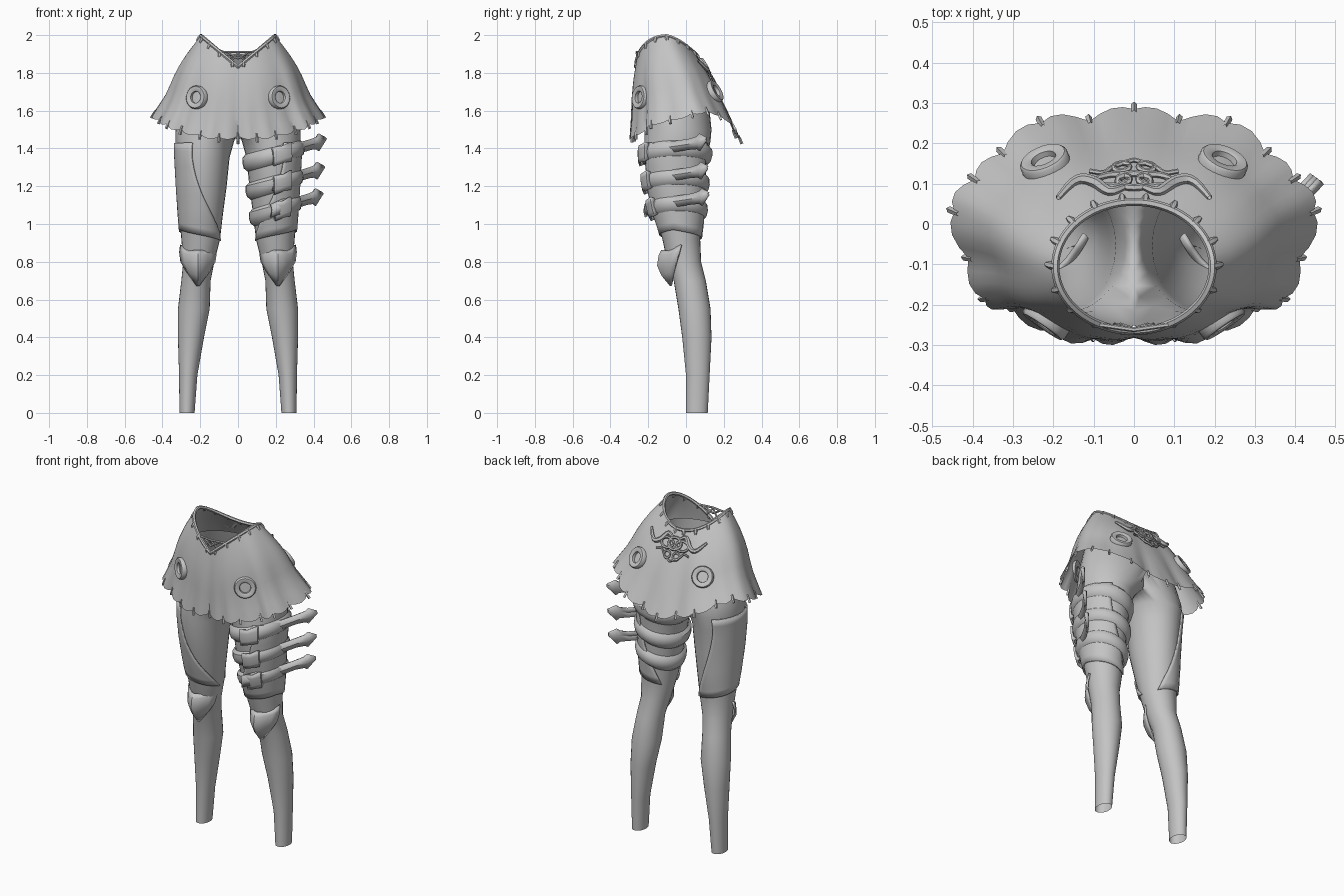
import bpy, bmesh, math
from mathutils import Vector
from mathutils.bvhtree import BVHTree

if "Cube" in bpy.data.objects:
    bpy.data.objects.remove(bpy.data.objects["Cube"])

grey = bpy.data.materials.new("plain grey")
grey.diffuse_color = (0.55, 0.55, 0.55, 1)
grey.use_nodes = True
grey.node_tree.nodes["Principled BSDF"].inputs["Base Color"].default_value = grey.diffuse_color


def make(name, verts, faces, thick=0, mirror=False):
    me = bpy.data.meshes.new(name)
    me.from_pydata([tuple(v) for v in verts], [], faces)
    bm = bmesh.new()
    bm.from_mesh(me)
    bmesh.ops.remove_doubles(bm, verts=bm.verts, dist=1e-5)
    bmesh.ops.recalc_face_normals(bm, faces=bm.faces)
    bm.to_mesh(me)
    bm.free()
    me.materials.append(grey)
    ob = bpy.data.objects.new(name, me)
    bpy.context.collection.objects.link(ob)
    if mirror:
        m = ob.modifiers.new("mirror", 'MIRROR')
        m.use_clip = True
    if thick:
        s = ob.modifiers.new("thickness", 'SOLIDIFY')
        s.thickness, s.offset = thick, 0
    return ob


def loft(name, rows, closed=False, **kw):
    n = len(rows[0])
    faces = []
    for r in range(len(rows) - 1):
        for c in range(n if closed else n - 1):
            d = (c + 1) % n
            faces.append((r * n + c, r * n + d, (r + 1) * n + d, (r + 1) * n + c))
    return make(name, [p for row in rows for p in row], faces, **kw)


def tube(name, pts, radii, closed=False, sides=6):
    """Round tube along a path; radii is one number or one per point."""
    pts = [Vector(p) for p in pts]
    n = len(pts)
    if not isinstance(radii, (list, tuple)):
        radii = [radii] * n
    rows = []
    for i, p in enumerate(pts):
        a = pts[(i - 1) % n] if closed or i else p
        b = pts[(i + 1) % n] if closed or i < n - 1 else p
        q = (b - a).normalized().to_track_quat('Z', 'Y')
        u = q @ Vector((1, 0, 0))
        if abs(u.z) > 0.999:
            u = q @ Vector((0, 1, 0))
        t = (b - a).normalized()
        up = Vector((0, 0, 1)) if abs(t.z) < 0.9 else Vector((0, 1, 0))
        u = t.cross(up).normalized()
        w = u.cross(t)
        rows.append([p + radii[i] * (u * math.cos(k * math.tau / sides) + w * math.sin(k * math.tau / sides))
                     for k in range(sides)])
    if closed:
        rows.append(rows[0])
    return loft(name, rows, True)


def smooth_path(pts, k=4):
    """Catmull-Rom samples through the points."""
    P = [Vector(p) for p in pts]
    P = [2 * P[0] - P[1]] + P + [2 * P[-1] - P[-2]]
    out = []
    for i in range(1, len(P) - 2):
        a, b, c, d = P[i - 1:i + 3]
        for j in range(k):
            t = j / k
            out.append(0.5 * (2 * b + (c - a) * t + (2 * a - 5 * b + 4 * c - d) * t * t
                              + (3 * b - a - 3 * c + d) * t ** 3))
    return out + [P[-2]]


# Legs and hips: z, inner x, outer x, front y, back y
LEG = [(0, .23, .31, 0, .115), (.2, .215, .312, 0, .125), (.4, .18, .318, -.02, .135),
       (.55, .15, .318, -.04, .13), (.7, .145, .3, -.065, .105), (.8, .125, .29, -.1, .08),
       (.92, .095, .3, -.125, .075), (1.05, .08, .31, -.165, .09), (1.2, .06, .32, -.2, .1),
       (1.35, .045, .328, -.22, .112), (1.44, .02, .33, -.22, .13), (1.5, -.06, .33, -.22, .135),
       (1.6, -.15, .31, -.235, .125), (1.72, -.22, .27, -.25, .09), (1.82, -.22, .235, -.255, .06)]


def leg_point(z, ang, off=0):
    i = max(k for k in range(len(LEG) - 1) if LEG[k][0] <= max(z, 0))
    a, b = LEG[i], LEG[i + 1]
    t = (z - a[0]) / (b[0] - a[0])
    _, x0, x1, y0, y1 = [p + (q - p) * t for p, q in zip(a, b)]
    return Vector(((x0 + x1) / 2 + ((x1 - x0) / 2 + off) * math.cos(ang),
                   (y0 + y1) / 2 + ((y1 - y0) / 2 + off) * math.sin(ang), z))


rows = []
for row in LEG:
    ring = [leg_point(row[0] - 1e-6, k * math.tau / 28) for k in range(28)]
    rows.append([Vector((max(p.x, 0), p.y, p.z + 1e-6)) for p in ring])
legs = loft("legs_and_hips", rows, True)
bm = bmesh.new()
bm.from_mesh(legs.data)
bmesh.ops.delete(bm, geom=[f for f in bm.faces if all(v.co.x < 1e-4 for v in f.verts)], context='FACES')
bm.to_mesh(legs.data)
bm.free()
legs.modifiers.new("mirror", 'MIRROR')

# Outer thigh panels
rows = []
for r in range(13):
    t = r / 12
    f, b = math.radians(-66 - 104 * t ** 2.2), math.radians(62 + 70 * t ** 2)
    rows.append([leg_point(1.43 - .46 * t - .06 * t * abs(2 * c / 20 - 1), f + (b - f) * c / 20, .006)
                 for c in range(21)])
loft("thigh_panel", rows, thick=.008, mirror=True)

# Knee guards: pointed shields with a centre ridge
rows = []
for v, half, y in [(.875, .09, -.125), (.83, .095, -.14), (.78, .088, -.147), (.73, .058, -.125), (.675, .004, -.08)]:
    row = []
    for c in range(9):
        u = c / 4 - 1
        top = (.03 * abs(u) - .025 + .01 * math.cos(u * 6)) if v > .85 else .02 * abs(u)
        row.append((.212 + half * u, y + .1 * (half / .09) * abs(u) ** 1.5, v + top * (v > .7)))
    rows.append(row)
loft("knee_guard", rows, thick=.012, mirror=True)

# Thigh straps with buckle and loose pointed tail
for zc in (1.36, 1.21, 1.07):
    rows = []
    for dz, off in [(-.045, .002), (-.028, .02), (0, .025), (.028, .02), (.045, .002)]:
        rows.append([leg_point(zc + dz + .3 * .125 * math.cos(k * math.tau / 28), k * math.tau / 28, off)
                     for k in range(28)])
    loft("strap", rows, True)
    shift = (1.36 - zc) * .06
    path = [(.19, -.225, 0, .034), (.25, -.205, .025, .036), (.30, -.15, .04, .03), (.345, -.06, .05, .027),
            (.385, .02, .062, .027), (.415, .06, .07, .032), (.425, .075, .072, .045), (.458, .11, .09, .008)]
    rows = [[(x - shift, y + shift * .7, zc + dz + h * e) for x, y, dz, h in path] for e in (-1, 0, 1)]
    rows[1] = [(x + .008, y - .008, z) for x, y, z in rows[1]]
    loft("strap_tail", rows, thick=.012)
    rows = []
    for s, h, o in [(-.3, .042, .018), (-.27, .05, .036), (0, .044, .044), (.27, .05, .036), (.3, .042, .018)]:
        rows.append([leg_point(zc + .01 + e * h + .05 * s, math.radians(-72) + s, o - .008 * abs(e))
                     for e in (-1, -.5, .5, 1)])
    loft("strap_buckle", rows, thick=.012)

# Skirt: waist ring flowing to a scalloped hem
HEM = [(0, -.275, 1.465), (.1, -.285, 1.46), (.2, -.265, 1.475), (.3, -.21, 1.5), (.37, -.185, 1.53),
       (.41, -.085, 1.555), (.445, .03, 1.585), (.395, .11, 1.6), (.325, .175, 1.575), (.23, .25, 1.52),
       (.11, .255, 1.48), (0, .285, 1.45)]


def waist(t):
    x, y = .195 * math.sin(t), -.105 - .16 * math.cos(t)
    z = 1.835 + .165 * x / .195 if y < -.105 else 2 - .1 * ((y + .105) / .16) ** 1.5
    return Vector((x, y, z))


K = 4
base = smooth_path(HEM, K)
half = []
for i, h in enumerate(base):
    w = waist(math.pi * i / (len(base) - 1))
    lobe = math.sin(math.pi * (i % K) / K)
    out = Vector((h.x / .45, (h.y + .02) / .3, 0)).normalized()
    col = []
    for r in range(9):
        s = r / 8
        p = w.lerp(h, s)
        side = abs(out.x)
        p += out * (lobe * .018 * s ** 3 + side * (.022 * math.sin(math.pi * min(1, s * 1.4)) - .012 * math.sin(math.pi * s)))
        p += out * .012 * math.sin(math.pi * s)
        p.z -= lobe * .014 * s ** 3
        if i in (0, len(base) - 1):
            p.x = 0
        col.append(p)
    half.append(col)
flip = lambda p: Vector((-p.x, p.y, p.z))
cols = half + [[flip(p) for p in c] for c in half[-2:0:-1]]
rows = [[c[r] for c in cols] for r in range(9)]
skirt = loft("skirt", rows, True)
tree = BVHTree.FromObject(skirt, bpy.context.evaluated_depsgraph_get())


def on_skirt(x, z, side):
    hit = tree.ray_cast(Vector((x, side, z)), Vector((0, -side, 0)))
    if hit[0] is None:
        return Vector((x, .04 * side, z)), Vector((0, side, 0))
    n = hit[1] if hit[1].y * side > 0 else -hit[1]
    return hit[0], n


# Waist rim and stitches
rim = [p + Vector((0, 0, -.004)) for p in rows[0]]
tube("waist_rim", rim, .01, True)
for i in range(2, 44, 5):
    for m in (lambda p: p, flip):
        a, b = m(half[i][0]), m(half[i][1])
        tube("rim_stitch", [a, a.lerp(b, .3), a.lerp(b, .55)], [.009, .01, .006])

# Lattice in the front notch
for m in (1, -1):
    for a, b in [((0, 1.91), (.085, 1.91)), ((0, 1.875), (.05, 1.905)), ((0, 1.905), (.035, 1.865))]:
        tube("notch_lattice", [(m * a[0], -.262, a[1]), (m * b[0], -.25, b[1])], .006)

# Hem pegs in the notches
for i in range(0, len(base), K):
    for m in ((flip, lambda p: p) if 0 < i < len(base) - 1 else (flip,)):
        a, b = m(half[i][7]), m(half[i][8])
        d = (b - a).normalized()
        tube("hem_peg", [b - d * .02, b + d * .008, b + d * .028], [.006, .008, .008], sides=4)

# Ring discs, two in front and two behind
for x, z, side in [(.217, 1.67, -1), (-.217, 1.67, -1), (.22, 1.70, 1), (-.22, 1.70, 1)]:
    p, n = on_skirt(x, z, side)
    q = n.to_track_quat('Z', 'Y')
    prof = [(.03, -.01), (.032, .014), (.037, .018), (.057, .018), (.062, .012), (.062, -.01), (.03, -.01)]
    loft("ring_disc", [[p + q @ Vector((r * math.cos(k * math.tau / 24), r * math.sin(k * math.tau / 24), h))
                        for k in range(24)] for r, h in prof], True)


# Scrollwork on the back of the waist
def scroll(name, pts, radii, closed=False):
    path = []
    for x, z in pts:
        p, n = on_skirt(x, z, 1)
        path.append(p + n * .01)
    tube(name, path, radii, closed)


circle = lambda cx, cz, rx, rz, n=16: [(cx + rx * math.cos(k * math.tau / n), cz + rz * math.sin(k * math.tau / n))
                                       for k in range(n)]
scroll("scroll_centre", circle(0, 1.825, .04, .03), .009, True)
for m in (1, -1):
    wing = smooth_path([(m * x, z, 0) for x, z in [(.02, 1.85), (.06, 1.865), (.1, 1.825), (.14, 1.815), (.185, 1.86)]], 4)
    scroll("scroll_wing", [(p.x, p.y) for p in wing], [.007 + .007 * math.sin(math.pi * k / 16) for k in range(17)])
    scroll("scroll_loop", circle(m * .05, 1.82, .04, .025), .008, True)
    scroll("scroll_curl", circle(m * .03, 1.765, .02, .018, 12), .007, True)
    stem = smooth_path([(m * x, z, 0) for x, z in [(.0, 1.735), (.05, 1.76), (.075, 1.785), (.11, 1.78)]], 3)
    scroll("scroll_stem", [(p.x, p.y) for p in stem], .006)

# Smooth shading with crisp edges
bpy.ops.object.select_all(action='SELECT')
bpy.context.view_layer.objects.active = skirt
bpy.ops.object.shade_smooth_by_angle(angle=math.radians(40))
